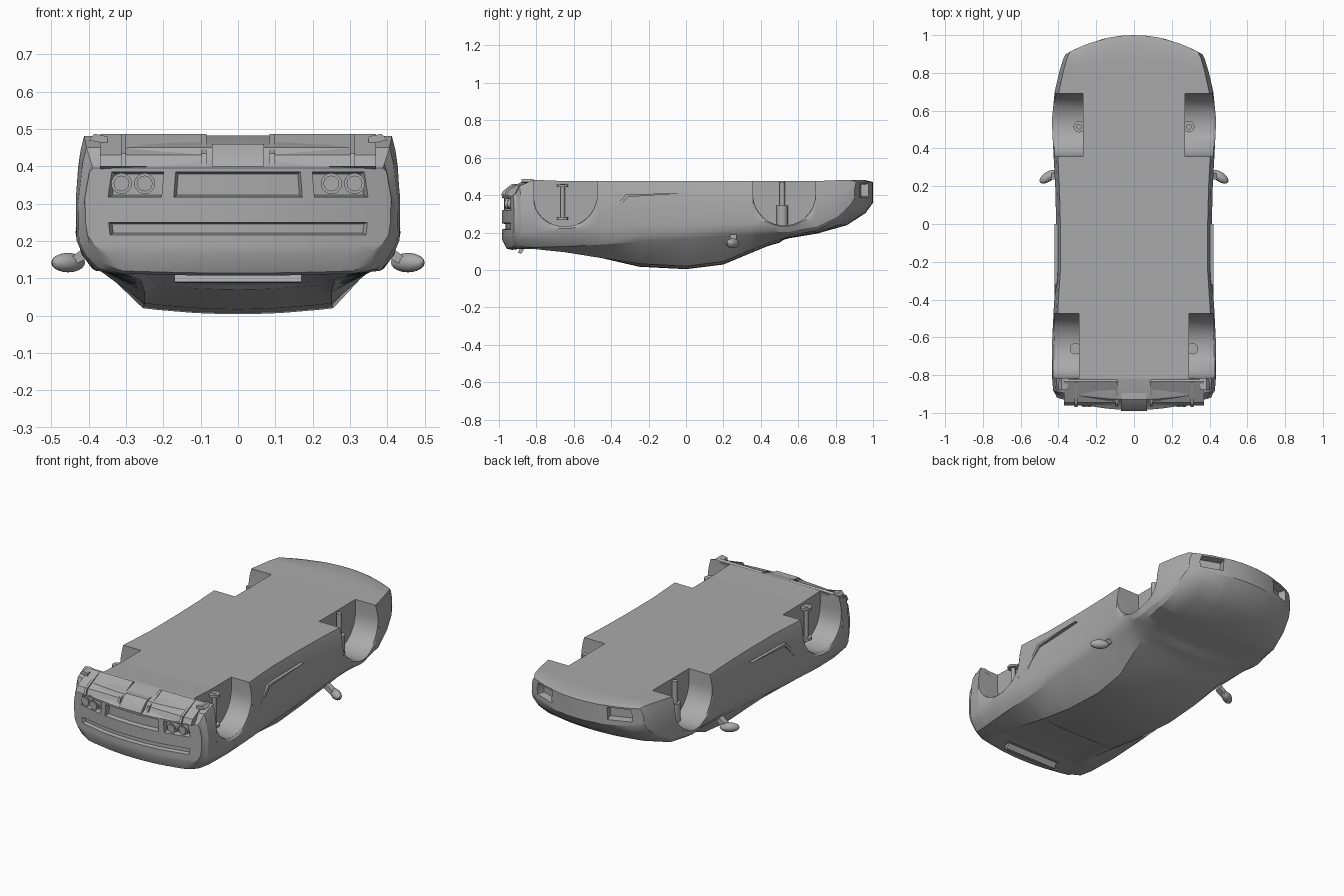
import bpy, bmesh, math
from mathutils import Vector, Matrix

old = bpy.data.objects.get("Cube")
if old:
    bpy.data.objects.remove(old)

grey = bpy.data.materials.new("plain grey")
grey.use_nodes = True
COLOR = (0.4, 0.4, 0.4, 1)
grey.diffuse_color = COLOR
grey.node_tree.nodes["Principled BSDF"].inputs["Base Color"].default_value = COLOR


def clean(bm):
    bmesh.ops.remove_doubles(bm, verts=bm.verts, dist=0.0004)
    bmesh.ops.recalc_face_normals(bm, faces=bm.faces)


def finish(name, bm):
    mesh = bpy.data.meshes.new(name)
    bm.to_mesh(mesh)
    bm.free()
    ob = bpy.data.objects.new(name, mesh)
    bpy.context.collection.objects.link(ob)
    mesh.materials.append(grey)
    bpy.ops.object.select_all(action='DESELECT')
    ob.select_set(True)
    bpy.context.view_layer.objects.active = ob
    bpy.ops.object.shade_smooth_by_angle(angle=math.radians(28))


def prism(name, pts, axis, lo, hi):
    """Extrude a 2D outline along axis; the outline uses the other two axes in order."""
    bm = bmesh.new()
    rings = []
    for d in (lo, hi):
        ring = []
        for p in pts:
            co = list(p)
            co.insert(axis, d)
            ring.append(bm.verts.new(co))
        rings.append(ring)
    a, b = rings
    bm.faces.new(a)
    bm.faces.new(b[::-1])
    for i in range(len(pts)):
        j = (i + 1) % len(pts)
        bm.faces.new((a[i], b[i], b[j], a[j]))
    clean(bm)
    finish(name, bm)


def flip(pts, s):
    return [(s * x, z) for x, z in pts]


# Body stations: y, floor z, half width, flank z, belt x, belt z, roof edge x, roof edge z
STATIONS = [
    (1.0, .47, .36, .39, .35, .375, .32, .365),
    (.96, .48, .375, .36, .36, .33, .32, .31),
    (.86, .48, .395, .31, .375, .265, .31, .245),
    (.7, .475, .42, .26, .39, .21, .31, .2),
    (.55, .475, .435, .24, .39, .185, .31, .175),
    (.44, .475, .43, .245, .39, .187, .31, .145),
    (.2, .475, .417, .25, .39, .18, .265, .045),
    (0, .475, .412, .245, .39, .165, .255, .02),
    (-.25, .475, .412, .24, .39, .15, .25, .033),
    (-.45, .475, .425, .22, .39, .135, .25, .063),
    (-.65, .475, .435, .21, .39, .125, .26, .095),
    (-.82, .482, .434, .2, .38, .12, .3, .112),
    (-.93, .45, .428, .2, .37, .125, .31, .113),
    (-.96, .41, .415, .21, .36, .14, .31, .12),
    (-.985, .395, .41, .25, .385, .19, .36, .17),
]
# Wheel arches: centre y, radius, inner wall x; all share one centre height
ARCHES = [(.525, .167, .27), (-.648, .173, .29)]
ARCH_Z = .405
HALF = (0, .2, .42, .5, .85, 1)
COLS = sorted({s * h for s in (1, -1) for h in HALF})


def station_at(y):
    for a, b in zip(STATIONS, STATIONS[1:]):
        if b[0] <= y <= a[0]:
            f = (a[0] - y) / (a[0] - b[0])
            return [p + (q - p) * f for p, q in zip(a, b)]


def place(st, x, z):
    """Bow the two ends of the car in plan."""
    y, w = st[0], st[2]
    bow = .1 * max(0, (y - .7) / .3) - .065 * max(0, (-y - .8) / .18)
    return Vector((x, y - bow * (x / w) ** 2, z))


def rows(st, arch):
    """Half section from the floor round the flank to the roof edge."""
    y, zf, w, zs, xb, zb, xr, zr = st
    if arch:
        yc, r, xi = arch
        za = ARCH_Z - math.sqrt(max(0, r * r - (y - yc) ** 2))
        zs = min(zs, za - .012)
        low = [(xi, zf), (xi, za), (w - .012, za), (w - .006, za - .004), (w, (za + zs) / 2)]
    else:
        zo = zf - (.01 if abs(y) > .97 else .04)
        low = [(.28, zf), (.3, zf), (w - .022, zf), (w - .012, zo), (w, (zo + zs) / 2)]
    return low + [(w - .002, zs), ((w + xb) / 2 + .006, (zs + zb) / 2 - .004), (xb, zb), (xr, zr)]


def roof(st, t):
    y, xr, zr = st[0], st[6], st[7]
    crown = .016 if -.5 < y < .5 else .006
    # Rear window sunk between the pillars
    sunk = .016 if -.83 < y < -.3 and abs(t) < .9 else 0
    return place(st, t * xr, zr - crown * (1 - t * t) + sunk)


def section(st, arch):
    r = rows(st, arch)
    ring = [place(st, t * r[0][0], r[0][1]) for t in COLS]
    ring += [place(st, x, z) for x, z in r[1:-1]]
    ring += [roof(st, -t) for t in COLS]
    return ring + [place(st, -x, z) for x, z in r[-2:0:-1]]


# Loft order: plain stations, with each arch opening as a group of its own
samples = [(st[0], 0, None) for st in STATIONS
           if all(abs(st[0] - yc) > r for yc, r, xi in ARCHES)]
for arch in ARCHES:
    yc, r, xi = arch
    samples += [(yc + r, 1, None), (yc - r, -1, None)]
    samples += [(yc + r * math.cos(math.pi * i / 20), 0, arch) for i in range(21)]
samples.sort(key=lambda s: (-round(s[0], 5), -s[1]))

bm = bmesh.new()
loops = [[bm.verts.new(p) for p in section(station_at(y), arch)] for y, order, arch in samples]
n = len(loops[0])
for a, b in zip(loops, loops[1:]):
    for i in range(n):
        j = (i + 1) % n
        bm.faces.new((a[i], a[j], b[j], b[i]))
# Nose and tail faces
for st in (STATIONS[0], STATIONS[-1]):
    half = rows(st, None)[2:-1]
    grid = [[bm.verts.new(place(st, t * x, z)) for t in COLS] for x, z in half]
    grid.append([bm.verts.new(roof(st, t)) for t in COLS])
    for a, b in zip(grid, grid[1:]):
        for i in range(len(COLS) - 1):
            bm.faces.new((a[i], a[i + 1], b[i + 1], b[i]))
clean(bm)


def sink(facing, x0, x1, z0, z1, depth):
    """Recess the end faces whose centres lie in a region."""
    chosen = []
    for f in bm.faces:
        c = f.calc_center_median()
        if f.normal.y * facing > .6 and c.y * facing > .85 and x0 < c.x < x1 and z0 < c.z < z1:
            chosen.append(f)
    bmesh.ops.inset_region(bm, faces=chosen, thickness=.005, depth=-depth, use_even_offset=True)


# Plate bay, bumper slot, lamp bays and nose intakes
sink(-1, -.17, .17, .32, .385, .025)
sink(-1, -.35, .35, .215, .25, .02)
for s in (1, -1):
    lo, hi = sorted((s * .2, s * .36))
    sink(-1, lo, hi, .32, .385, .03)
    lo, hi = sorted((s * .18, s * .32))
    sink(1, lo, hi, .39, .46, .04)
finish("body", bm)

# Bumper valance with side fins and a central exhaust box
valance = [(-.815, .475), (-.835, .487), (-.945, .43), (-.96, .4), (-.92, .39), (-.82, .43)]
fin = [(-.82, .475), (-.84, .487), (-.955, .435), (-.97, .4), (-.9, .4)]
tip = [(.35, .46), (.4, .47), (.385, .487), (.35, .48)]
for s in (1, -1):
    prism("bumper_valance", valance, 0, s * .09, s * .37)
    for x in (.085, .3):
        prism("bumper_fin", fin, 0, s * x, s * (x + .014))
    prism("bumper_corner", flip(tip, s), 1, -.88, -.815)
prism("exhaust_box", [(-.83, .46), (-.93, .46), (-.98, .42), (-.99, .4), (-.86, .4)], 0, -.07, .07)

# Side scoop blades
scoop = [(-.46, .25), (-.44, .245), (-.31, .39), (0, .41), (-.32, .405)]
for s in (1, -1):
    prism("side_scoop", scoop, 0, s * .4, s * .422)


def cylinder(name, r, depth, matrix):
    bm = bmesh.new()
    bmesh.ops.create_cone(bm, cap_ends=True, segments=20, radius1=r, radius2=r,
                          depth=depth, matrix=matrix)
    finish(name, bm)


face_back = Matrix.Rotation(math.pi / 2, 4, 'X')
for side, s in (("left", 1), ("right", -1)):
    # Twin round tail lamps
    for x, y in ((.25, -.945), (.312, -.93)):
        cylinder(side + "_lamp_rim", .028, .04, Matrix.Translation((s * x, y, .354)) @ face_back)
        cylinder(side + "_lamp", .021, .05, Matrix.Translation((s * x, y, .354)) @ face_back)
    # Suspension struts in the wheel wells
    cylinder(side + "_front_spring", .03, .11, Matrix.Translation((s * .29, .515, .29)))
    cylinder(side + "_front_strut", .015, .14, Matrix.Translation((s * .29, .515, .4)))
    cylinder(side + "_rear_strut", .012, .19, Matrix.Translation((s * .31, -.66, .365)))
    for z in (.275, .45):
        cylinder(side + "_rear_mount", .03, .014, Matrix.Translation((s * .31, -.66, z)))
    # Door mirror
    bm = bmesh.new()
    turn = Matrix.Rotation(s * -.6, 4, 'Z')
    bmesh.ops.create_uvsphere(bm, u_segments=16, v_segments=10, radius=1,
                              matrix=Matrix.Translation((s * .455, .25, .142)) @ turn
                              @ Matrix.Diagonal((.052, .026, .026, 1)))
    finish(side + "_mirror", bm)
    stalk = [(.385, .165), (.43, .14), (.45, .155), (.4, .19)]
    prism(side + "_mirror_stalk", flip(stalk, s), 1, .235, .27)

# Rear wing blade and lip
prism("rear_wing", [(-.85, .115), (-.9, .118), (-.91, .135), (-.86, .14)], 0, -.185, .185)
prism("wing_lip", [(-.86, .12), (-.88, .088), (-.9, .09), (-.885, .12)], 0, -.17, .17)
